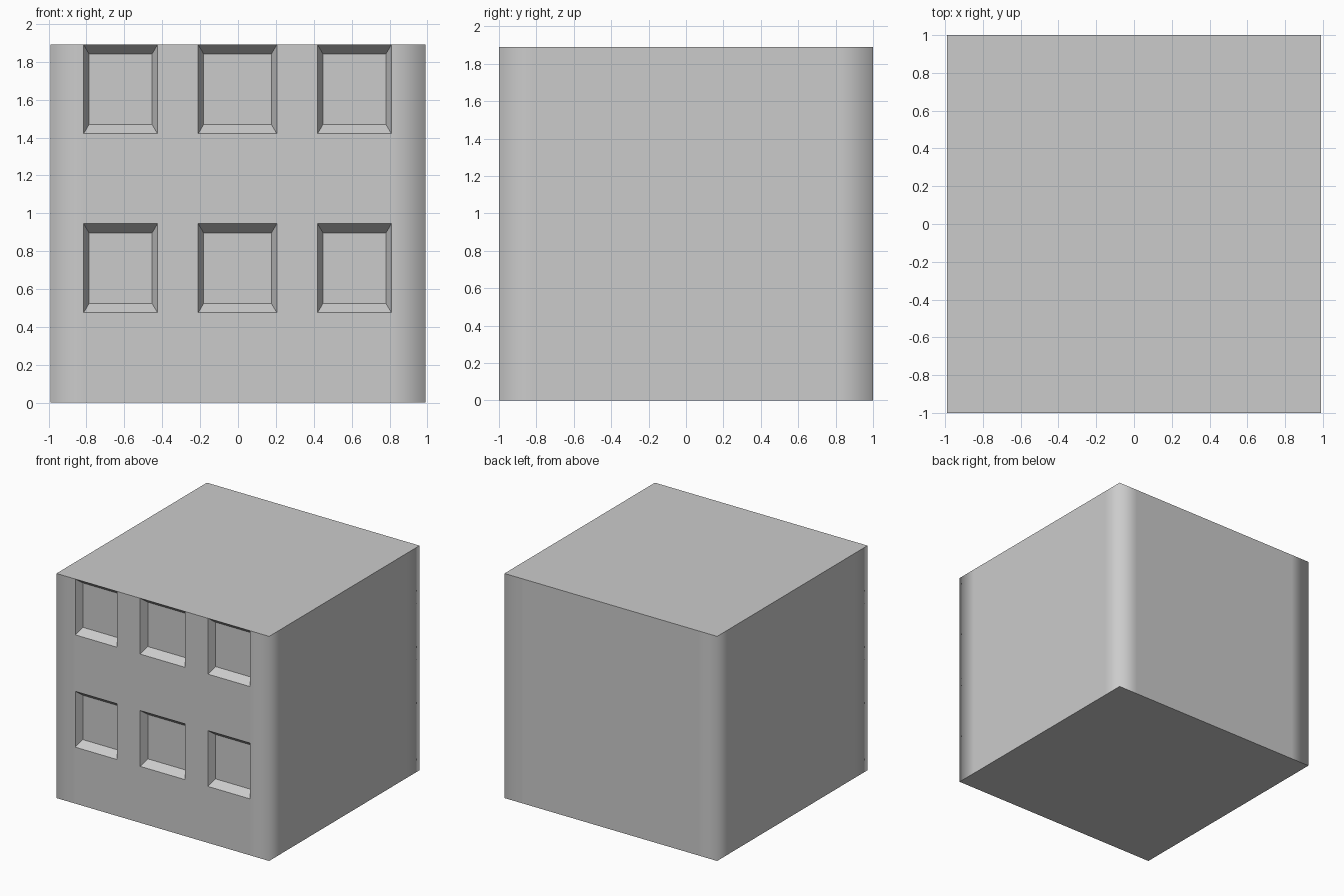
import bpy, bmesh, math
from mathutils import Vector, Matrix

if "Cube" in bpy.data.objects:
    bpy.data.objects.remove(bpy.data.objects["Cube"])

W, D, H = 0.99, 1.0, 1.89
X_CUTS = (-0.815, -0.425, -0.21, 0.205, 0.42, 0.81)
Y_CUTS = (-0.82, 0.82)
Z_CUTS = (0.475, 0.945, 1.42)
DEPTH = 0.06

# Block body
bm = bmesh.new()
bmesh.ops.create_cube(bm, size=1, matrix=Matrix.Translation((0, 0, H / 2))
                      @ Matrix.Diagonal((2 * W, 2 * D, H, 1)))

# Grid lines that lay out the windows and the soft corner strips
for axis, cuts in enumerate((X_CUTS, Y_CUTS, Z_CUTS)):
    normal = Vector((0, 0, 0))
    normal[axis] = 1
    for c in cuts:
        bmesh.ops.bisect_plane(bm, geom=bm.verts[:] + bm.edges[:] + bm.faces[:],
                               plane_co=normal * c, plane_no=normal)

# Recessed windows: three columns, two rows, with sloped reveals
bm.normal_update()


def is_window(face):
    c = face.calc_center_median()
    column = any(a < c.x < b for a, b in zip(X_CUTS[::2], X_CUTS[1::2]))
    row = Z_CUTS[0] < c.z < Z_CUTS[1] or c.z > Z_CUTS[2]
    return face.normal.y < -0.9 and column and row


windows = [f for f in bm.faces if is_window(f)]
panes = bmesh.ops.inset_individual(bm, faces=windows, thickness=0.04)
for f in windows:
    c = f.calc_center_median()
    for v in f.verts:
        v.co.z -= math.copysign(0.02, v.co.z - c.z)
        v.co.y += DEPTH

# Smooth shading around the four upright corners, all other creases sharp
bm.normal_update()
for f in bm.faces:
    f.smooth = True
for e in bm.edges:
    corner = all(abs(v.co.x) > W - 0.001 and abs(v.co.y) > D - 0.001 for v in e.verts)
    upright = abs(e.verts[0].co.z - e.verts[1].co.z) > 0.01
    e.smooth = (corner and upright) or e.calc_face_angle(0) < math.radians(25)

mesh = bpy.data.meshes.new("building_block")
bm.to_mesh(mesh)
bm.free()
obj = bpy.data.objects.new("building_block", mesh)
bpy.context.collection.objects.link(obj)
